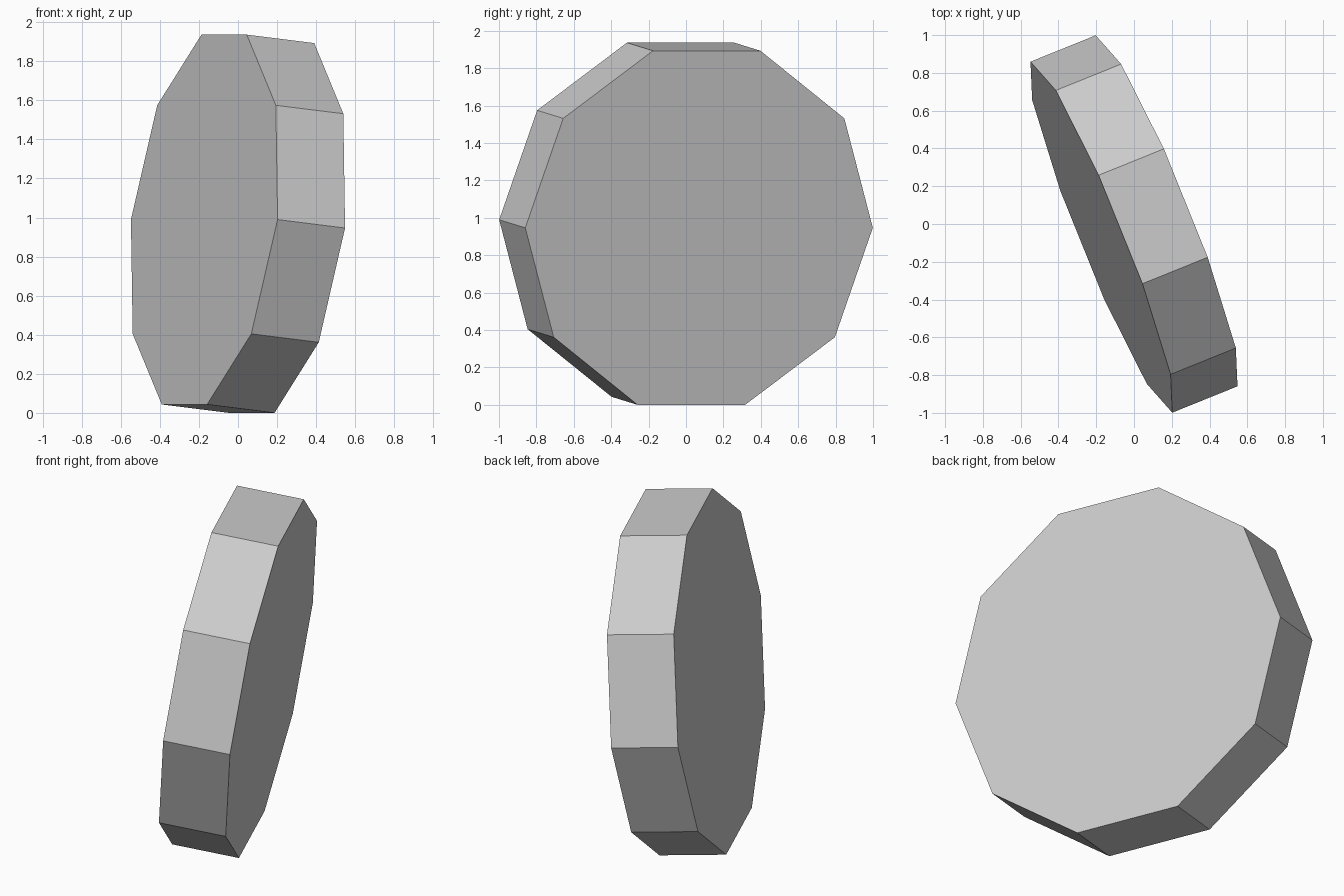
import bpy
from math import radians
from mathutils import Matrix, Vector

cube = bpy.data.objects.get("Cube")
if cube:
    bpy.data.objects.remove(cube, do_unlink=True)

RADIUS, THICKNESS = 1.002, 0.375
TURN, TILT = radians(22), radians(6.6)

# Single plain grey
grey = bpy.data.materials.new("plain grey")
grey.use_nodes = True
colour = (0.6, 0.6, 0.6, 1)
grey.diffuse_color = colour
grey.node_tree.nodes["Principled BSDF"].inputs["Base Color"].default_value = colour

# Ten-sided disc standing on edge, its axis turned and leaning
bpy.ops.mesh.primitive_cylinder_add(vertices=10, radius=RADIUS, depth=THICKNESS)
disc = bpy.context.object
disc.name = "ten_sided_disc"
disc.data.materials.append(grey)
stand = Matrix.Rotation(TURN, 4, "Z") @ Matrix.Rotation(radians(90) + TILT, 4, "Y")
disc.data.transform(stand)

# Rest the lowest edge on the ground
lowest = min(v.co.z for v in disc.data.vertices)
disc.data.transform(Matrix.Translation(Vector((0, 0, -lowest))))
bpy.ops.object.shade_flat()
